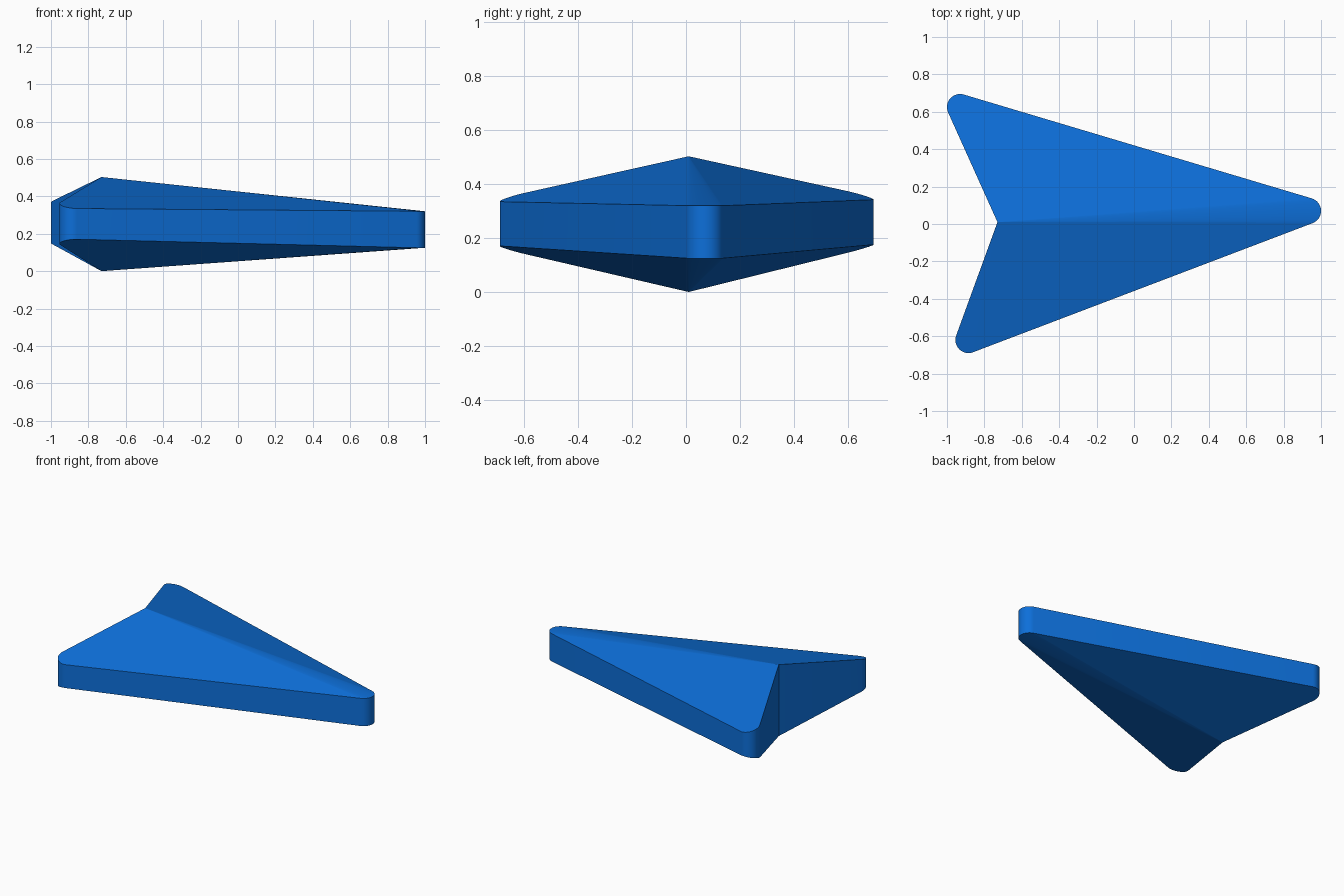
import bpy, bmesh
from math import acos, atan2, cos, sin, hypot, pi, radians

if "Cube" in bpy.data.objects:
    bpy.data.objects.remove(bpy.data.objects["Cube"])

R, STEPS = 0.07, 16
NOTCH = (-0.73, 0.01)
TIP, WING_A, WING_B = (0.93, 0.07), (-0.93, 0.625), (-0.885, -0.62)
Z_TOP, Z_BOT = 0.503, 0.0


def heading(p, q):
    return atan2(q[1] - p[1], q[0] - p[0])


def inner_angle(c, side):
    """Angle on a wing circle where the line from the notch touches it."""
    d = hypot(NOTCH[0] - c[0], NOTCH[1] - c[1])
    return heading(c, NOTCH) + side * acos(R / d)


def arc(c, a0, a1, ztop, zbot):
    """Rounded corner: (x, y, top z, bottom z) for each step."""
    pts = []
    for i in range(STEPS + 1):
        a = a0 + (a1 - a0) * i / STEPS
        x, y = c[0] + R * cos(a), c[1] + R * sin(a)
        dx, dy = x - NOTCH[0], y - NOTCH[1]
        pts.append((x, y, ztop(dx, dy), zbot(dx, dy)))
    return pts


# Outer straight sides: outward normal angles
n_b = heading(WING_B, TIP) - pi / 2
n_a = heading(TIP, WING_A) - pi / 2

# Rounded corners, counter-clockwise: nose, then both wing tips
outline = arc(TIP, n_b, n_a, lambda x, y: 0.32, lambda x, y: 0.125)
outline += arc(WING_A, n_a, inner_angle(WING_A, -1) + 2 * pi,
               lambda x, y: Z_TOP - 0.088 * x - 0.259 * y,
               lambda x, y: Z_BOT + 0.054 * x + 0.271 * y)
outline += arc(WING_B, inner_angle(WING_B, 1), n_b + 2 * pi,
               lambda x, y: Z_TOP - 0.107 * x + 0.262 * y,
               lambda x, y: Z_BOT + 0.075 * x - 0.259 * y)

bm = bmesh.new()
top = [bm.verts.new((x, y, zt)) for x, y, zt, zb in outline]
bot = [bm.verts.new((x, y, zb)) for x, y, zt, zb in outline]
apex_t = bm.verts.new((*NOTCH, Z_TOP))
apex_b = bm.verts.new((*NOTCH, Z_BOT))
n, gap = len(outline), 2 * (STEPS + 1) - 1
for i in range(n):
    j = (i + 1) % n
    if i == gap:
        # Two rear walls meeting at the notch
        bm.faces.new((top[i], bot[i], apex_b, apex_t))
        bm.faces.new((apex_t, apex_b, bot[j], top[j]))
    else:
        # Side wall with sloping faces above and below
        bm.faces.new((top[i], bot[i], bot[j], top[j]))
        bm.faces.new((apex_t, top[i], top[j]))
        bm.faces.new((apex_b, bot[j], bot[i]))
bmesh.ops.recalc_face_normals(bm, faces=bm.faces[:])
mesh = bpy.data.meshes.new("arrow_pointer")
bm.to_mesh(mesh)
bm.free()

arrow = bpy.data.objects.new("arrow_pointer", mesh)
bpy.context.collection.objects.link(arrow)
bpy.context.view_layer.objects.active = arrow
arrow.select_set(True)
bpy.ops.object.shade_smooth_by_angle(angle=radians(25))
# Sloping faces stay flat
for p in mesh.polygons:
    if len(p.vertices) == 3:
        p.use_smooth = False

blue = bpy.data.materials.new("blue")
blue.diffuse_color = (0.004, 0.16, 0.7, 1)
blue.use_nodes = True
blue.node_tree.nodes["Principled BSDF"].inputs["Base Color"].default_value = blue.diffuse_color
mesh.materials.append(blue)
